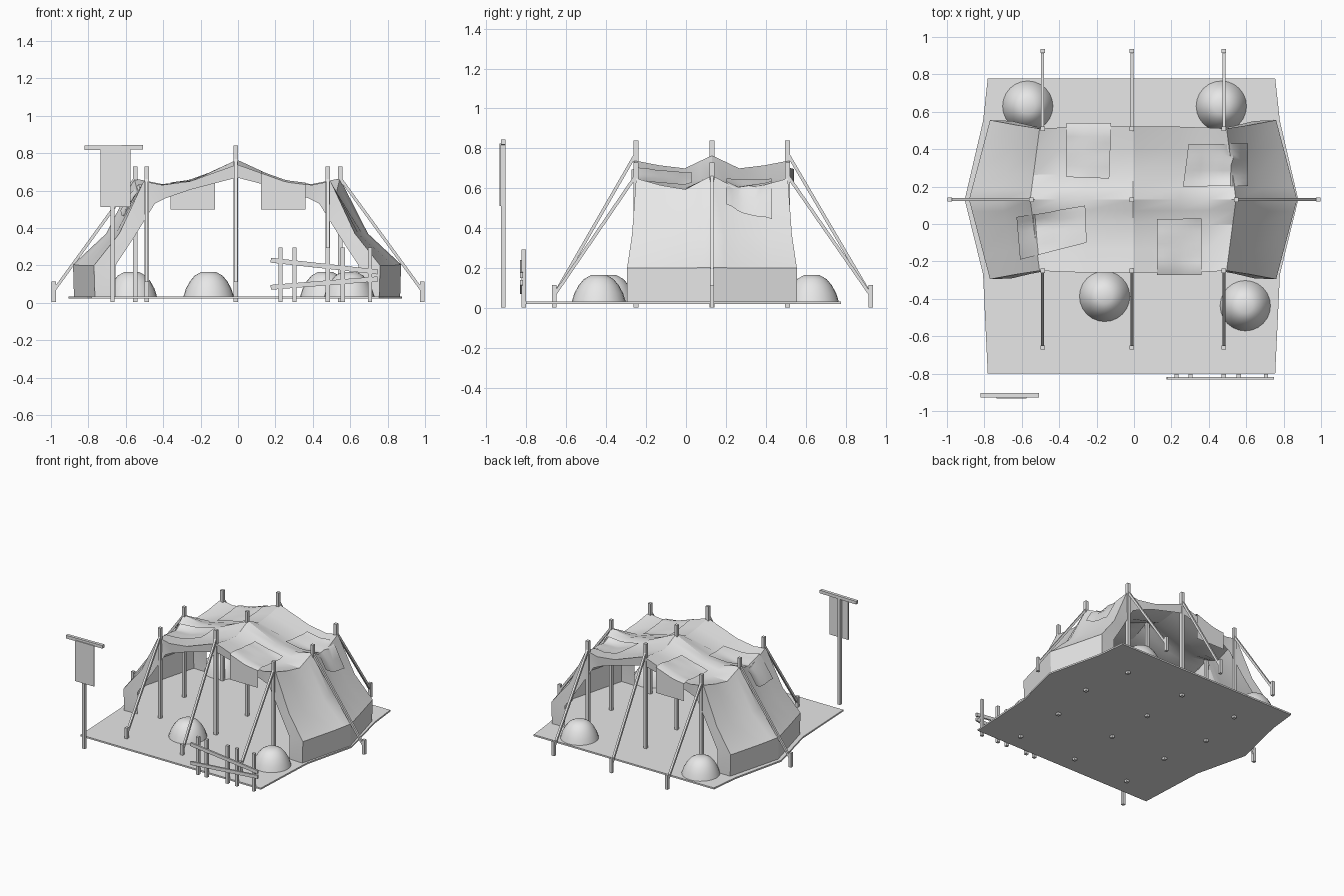
import bpy, bmesh, math
from mathutils import Vector
from mathutils.bvhtree import BVHTree

if "Cube" in bpy.data.objects:
    bpy.data.objects.remove(bpy.data.objects["Cube"])

GREY = bpy.data.materials.new("plain grey")
GREY.use_nodes = True
GREY.diffuse_color = (0.8, 0.8, 0.8, 1)
GREY.node_tree.nodes["Principled BSDF"].inputs["Base Color"].default_value = (0.8, 0.8, 0.8, 1)

CX, CY = -0.005, 0.13      # tent centre
FLOOR = 0.033


def finish(name, bm, smooth=None):
    mesh = bpy.data.meshes.new(name)
    bm.to_mesh(mesh)
    bm.free()
    mesh.materials.append(GREY)
    ob = bpy.data.objects.new(name, mesh)
    bpy.context.collection.objects.link(ob)
    if smooth:
        bpy.ops.object.select_all(action='DESELECT')
        ob.select_set(True)
        bpy.context.view_layer.objects.active = ob
        bpy.ops.object.shade_smooth_by_angle(angle=math.radians(smooth))
    return ob


def beam(name, a, b, width, depth=None):
    """Square bar running from a to b."""
    a, b = Vector(a), Vector(b)
    axis = b - a
    bm = bmesh.new()
    bmesh.ops.create_cube(bm, size=1)
    bmesh.ops.scale(bm, vec=(width, depth or width, axis.length), verts=bm.verts)
    if axis.normalized().z < 0.999:
        side = Vector((0, 1, 0)) if abs(axis.x) > abs(axis.y) else Vector((1, 0, 0))
        z = axis.normalized()
        x = side.cross(z).normalized()
        for v in bm.verts:
            v.co = x * v.co.x + side * v.co.y + z * v.co.z
    bmesh.ops.translate(bm, vec=(a + b) / 2, verts=bm.verts)
    bmesh.ops.recalc_face_normals(bm, faces=bm.faces)
    return finish(name, bm)


def grid(bm, rows):
    """Skin rows of points with quads."""
    vs = [[bm.verts.new(p) for p in row] for row in rows]
    for r, s in zip(vs, vs[1:]):
        for i in range(len(r) - 1):
            bm.faces.new((r[i], r[i + 1], s[i + 1], s[i]))


# Ground sheet
half = [(0.77, -0.8), (0.795, -0.27), (0.893, CY), (0.795, 0.55), (0.77, 0.777)]
outline = [(x - 0.015, y) for x, y in half] + [(-x - 0.012, y) for x, y in reversed(half)]
bm = bmesh.new()
face = bm.faces.new([bm.verts.new((x, y, 0.022)) for x, y in outline])
ext = bmesh.ops.extrude_face_region(bm, geom=[face])
bmesh.ops.translate(bm, vec=(0, 0, 0.012),
                    verts=[v for v in ext["geom"] if isinstance(v, bmesh.types.BMVert)])
bmesh.ops.recalc_face_normals(bm, faces=bm.faces)
finish("ground_sheet", bm)

# Canvas, one half of the arch from base to ridge:
# edge x, centre x, edge z, sag z, centre z, half length, trim x, trim z
ARCH = [
    (0.760, 0.872, FLOOR, FLOOR, FLOOR, 0.425, 0.65, FLOOR),
    (0.765, 0.877, 0.20, 0.20, 0.205, 0.425, 0.65, 0.20),
    (0.630, 0.700, 0.37, 0.36, 0.37, 0.400, 0.545, 0.36),
    (0.500, 0.550, 0.65, 0.595, 0.665, 0.380, 0.44, 0.53),
    (0.400, 0.400, 0.63, 0.60, 0.635, 0.385, 0.38, 0.56),
    (0.250, 0.250, 0.65, 0.64, 0.65, 0.390, 0.25, 0.605),
    (0.000, 0.000, 0.74, 0.70, 0.765, 0.390, 0.00, 0.67),
]
full = [(-1, c) for c in ARCH] + [(1, c) for c in reversed(ARCH[:-1])]


def canvas_row(t):
    """Arch points at t, from -1 at the front edge to 1 at the back."""
    row, u = [], abs(t)
    for s, (xe, xc, ze, zs, zc, hl, _, _) in full:
        if u < 0.35:
            z = zc + (zs - zc) * u / 0.35
        else:
            z = zs + (ze - zs) * ((u - 0.35) / 0.65) ** 1.4
        row.append(Vector((CX + s * (xc + (xe - xc) * u), CY + t * hl, z)))
    return row


ROWS = [-1, -0.68, -0.35, -0.15, 0, 0.15, 0.35, 0.68, 1]
bm = bmesh.new()
grid(bm, [canvas_row(t) for t in ROWS])
bmesh.ops.recalc_face_normals(bm, faces=bm.faces)
if max(bm.faces, key=lambda f: f.calc_center_median().z).normal.z < 0:
    bmesh.ops.reverse_faces(bm, faces=bm.faces)
tree = BVHTree.FromBMesh(bm)
finish("tent_canvas", bm, 28)

# Trim bands around the open ends
for name, t in (("front_trim", -1), ("back_trim", 1)):
    bm = bmesh.new()
    inner = [Vector((CX + s * c[6], CY + t * (c[5] - 0.004), c[7])) for s, c in full]
    pair = [canvas_row(t), inner]
    grid(bm, pair if t < 0 else pair[::-1])
    finish(name, bm, 28)


# Patches draped over the canvas, some hanging over an edge
def patch(name, corners, hang=None, n=8):
    a, b, c, d = [Vector((x, y, 2)) for x, y in corners]
    rows = []
    for j in range(n + 1):
        row = []
        for i in range(n + 1):
            p = a.lerp(b, i / n).lerp(d.lerp(c, i / n), j / n)
            loc, nor, _, _ = tree.ray_cast(p, Vector((0, 0, -1)))
            if loc is None:
                loc, nor, _, _ = tree.find_nearest(Vector((p.x, p.y, 0.6)))
            row.append(loc + nor * (0.01 if nor.z > 0 else -0.01))
        rows.append(row)
    if hang:
        y, z = hang
        rows.append([Vector((p.x, y, p.z - 0.01)) for p in rows[-1]])
        rows.append([Vector((p.x, y, z)) for p in rows[-1]])
    bm = bmesh.new()
    grid(bm, rows)
    bmesh.ops.recalc_face_normals(bm, faces=bm.faces)
    finish(name, bm, 40)


patch("front_patch", [(0.12, 0.03), (0.36, 0.03), (0.36, -0.24), (0.12, -0.24)], (-0.272, 0.5))
patch("back_patch", [(-0.36, 0.25), (-0.13, 0.24), (-0.12, 0.5), (-0.36, 0.5)], (0.54, 0.5))
patch("left_patch", [(0.29, 0.43), (0.26, 0.2), (0.6, 0.2), (0.6, 0.43)])
patch("right_patch", [(-0.25, -0.1), (-0.26, 0.1), (-0.62, 0.04), (-0.6, -0.19)])

# Tent poles, guy ropes and stakes
poles = [(x, y, 0.84 if x == -0.012 else 0.73)
         for x in (-0.488, -0.012, 0.48) for y in (-0.25, CY, 0.508)
         if y != CY or x == -0.012]
poles += [(-0.55, CY, 0.73), (0.547, CY, 0.73)]
for x, y, h in poles:
    beam("tent_pole", (x, y, 0.004), (x, y, h), 0.024)
    if (x, y) == (-0.012, CY):
        continue
    if y == CY:
        sx, sy = math.copysign(0.985, x), y
    else:
        sx, sy = x, (-0.66 if y < CY else 0.925)
    beam("stake", (sx, sy, 0.004), (sx, sy, 0.115), 0.022)
    beam("guy_rope", (x, y, h - 0.065), (sx, sy, 0.065), 0.016)

# Rounded mounds
PROFILE = [(0.135, FLOOR), (0.122, 0.075), (0.1, 0.115), (0.075, 0.145), (0.04, 0.165)]
for x, y in ((-0.568, 0.63), (0.467, 0.63), (-0.157, -0.387), (0.595, -0.437)):
    bm = bmesh.new()
    rings = []
    for r, z in PROFILE:
        angles = [math.tau * i / 24 for i in range(24)]
        rings.append([bm.verts.new((x + r * math.cos(a), y + r * math.sin(a), z)) for a in angles])
    for lo, hi in zip(rings, rings[1:]):
        for i in range(24):
            k = (i + 1) % 24
            bm.faces.new((lo[i], lo[k], hi[k], hi[i]))
    bm.faces.new(rings[-1])
    finish("mound", bm, 30)

# Fence
for x in (0.228, 0.302, 0.48, 0.56, 0.705):
    beam("fence_post", (x, -0.812, 0.004), (x, -0.812, 0.295), 0.022)
for z0, z1 in ((0.228, 0.165), (0.083, 0.128)):
    beam("fence_rail", (0.175, -0.824, z0), (0.748, -0.824, z1), 0.026, 0.014)

# Banner on its post
beam("banner_post", (-0.67, -0.915, 0.004), (-0.67, -0.915, 0.835), 0.022)
beam("banner_crossbar", (-0.82, -0.915, 0.828), (-0.508, -0.915, 0.832), 0.024)
beam("banner_cloth", (-0.655, -0.93, 0.512), (-0.655, -0.93, 0.825), 0.16, 0.008)
